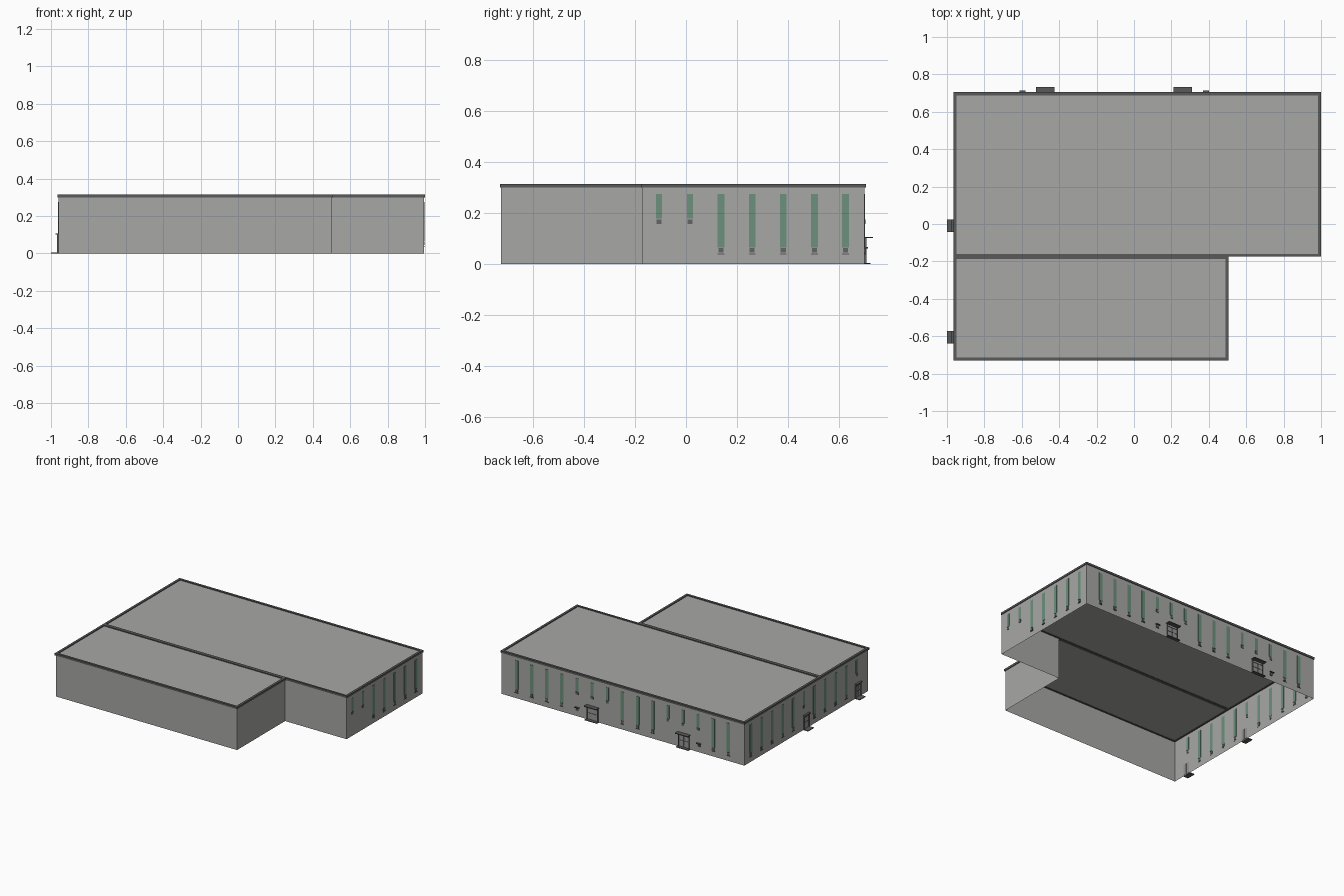
import bpy, bmesh

if "Cube" in bpy.data.objects:
    bpy.data.objects.remove(bpy.data.objects["Cube"])


def material(name, r, g, b):
    m = bpy.data.materials.new(name)
    m.diffuse_color = (r, g, b, 1)
    m.use_nodes = True
    m.node_tree.nodes["Principled BSDF"].inputs["Base Color"].default_value = m.diffuse_color
    return m


WALL = material("concrete grey", 0.39, 0.39, 0.38)
ROOF = material("roof grey", 0.39, 0.39, 0.38)
TRIM = material("dark trim", 0.10, 0.10, 0.10)
GLASS = material("green glass", 0.15, 0.28, 0.20)
PANEL = material("panel grey", 0.13, 0.13, 0.13)
DOOR = material("door grey", 0.30, 0.30, 0.30)

X0, X1, XW = -0.96, 0.995, 0.50      # left, right, wing right
Y0, YM, Y1 = -0.725, -0.172, 0.70    # wing front, junction, back
WALL_TOP, ROOF_Z, TRIM_TOP = 0.302, 0.309, 0.315


def finish(name, bm, mat):
    me = bpy.data.meshes.new(name)
    bm.to_mesh(me)
    bm.free()
    me.materials.append(mat)
    ob = bpy.data.objects.new(name, me)
    bpy.context.collection.objects.link(ob)


def add_box(bm, a, b):
    lo = [min(p, q) for p, q in zip(a, b)]
    hi = [max(p, q) for p, q in zip(a, b)]
    vs = bmesh.ops.create_cube(bm, size=1)["verts"]
    for v in vs:
        v.co = [hi[i] if v.co[i] > 0 else lo[i] for i in range(3)]


def wall_box(bm, side, u, z, d):
    """Box on a wall: u range along it, z range, d range outward from it."""
    if side == "back":
        a, b = (u[0], Y1 + d[0], z[0]), (u[1], Y1 + d[1], z[1])
    else:
        x, s = (X0, -1) if side == "left" else (X1, 1)
        a, b = (x + s * d[0], u[0], z[0]), (x + s * d[1], u[1], z[1])
    add_box(bm, a, b)


# Outer walls: L-shaped outline, open underneath
bm = bmesh.new()
outline = [(X0, Y0), (XW, Y0), (XW, YM), (X1, YM), (X1, Y1), (X0, Y1)]
low = [bm.verts.new((x, y, 0)) for x, y in outline]
top = [bm.verts.new((x, y, WALL_TOP)) for x, y in outline]
for i in range(6):
    j = (i + 1) % 6
    bm.faces.new((low[i], low[j], top[j], top[i]))
finish("outer_walls", bm, WALL)

# Two flat roofs, each with a raised edge trim
OUT, INN = 0.005, 0.012
for name, xa, xb, ya, yb in (("main", X0, X1, YM, Y1), ("wing", X0, XW, Y0, YM - 0.002)):
    bm = bmesh.new()
    add_box(bm, (xa, ya, WALL_TOP), (xb, yb, ROOF_Z))
    finish(name + "_roof", bm, ROOF)
    bm = bmesh.new()
    front = OUT
    back = OUT if name == "main" else 0.0
    if name == "main":
        front = 0.002
    for y, lo, hi in ((ya, -front, INN), (yb, -INN, back)):
        add_box(bm, (xa - OUT, y + lo, 0.300), (xb + OUT, y + hi, TRIM_TOP))
    for x, lo, hi in ((xa, -OUT, INN), (xb, -INN, OUT)):
        add_box(bm, (x + lo, ya + INN, 0.300), (x + hi, yb - INN, TRIM_TOP))
    finish(name + "_roof_trim", bm, TRIM)

# Window rows: (wall, first centre, step, count, indices of short windows)
rows = (("right", 0.625, -0.1218, 7, (5, 6)),
        ("back", 0.874, -0.1218, 15, (4, 5, 6, 10, 11, 12)),
        ("left", 0.625, -0.1218, 11, (5, 10)))
for side, start, step, count, short in rows:
    glass, panel, sill = bmesh.new(), bmesh.new(), bmesh.new()
    for i in range(count):
        c = start + i * step
        s = i in short
        w = 0.0115 if s else 0.0135
        bot = 0.179 if s else 0.066
        wall_box(glass, side, (c - w, c + w), (bot, 0.275), (-0.002, 0.002))
        wall_box(panel, side, (c - 0.010, c + 0.010), (bot - 0.021, bot - 0.003), (-0.002, 0.003))
        if not s:
            wall_box(sill, side, (c - w, c + w), (0.037, 0.041), (-0.001, 0.004))
    finish(side + "_windows", glass, GLASS)
    finish(side + "_window_panels", panel, PANEL)
    finish(side + "_window_sills", sill, TRIM)

# Entrances: double door, frame, canopy and step
entrances = (("back", -0.475, 0.050, 0.033, 0.024),
             ("back", 0.260, 0.050, 0.033, 0.024),
             ("left", -0.010, 0.033, 0.016, 0.040),
             ("left", -0.605, 0.033, 0.016, 0.040))
for n, (side, c, w, reach, step) in enumerate(entrances, 1):
    tag = "%s_entrance_%d_" % (side, n)
    h = w * 0.8
    bm = bmesh.new()
    for s in (-1, 1):
        wall_box(bm, side, (c + s * 0.002, c + s * h), (0.006, 0.085), (-0.002, 0.003))
    finish(tag + "door", bm, DOOR)
    bm = bmesh.new()
    for s in (-1, 1):
        wall_box(bm, side, (c + s * h, c + s * (h + 0.004)), (0.005, 0.102), (0, 0.008))
    wall_box(bm, side, (c - h, c + h), (0.085, 0.089), (0, 0.005))
    wall_box(bm, side, (c - h, c + h), (0.050, 0.053), (0, 0.005))
    finish(tag + "frame", bm, PANEL)
    bm = bmesh.new()
    wall_box(bm, side, (c - w, c + w), (0.102, 0.107), (0, reach))
    finish(tag + "canopy", bm, TRIM)
    bm = bmesh.new()
    wall_box(bm, side, (c - w, c + w), (0, 0.005), (0, step))
    finish(tag + "step", bm, TRIM)

# Small hooded vents beside the back entrances
bm = bmesh.new()
for c in (-0.595, 0.385):
    wall_box(bm, "back", (c - 0.016, c + 0.016), (0.062, 0.067), (0, 0.013))
    wall_box(bm, "back", (c - 0.011, c + 0.011), (0.040, 0.055), (-0.002, 0.004))
finish("back_vents", bm, TRIM)
